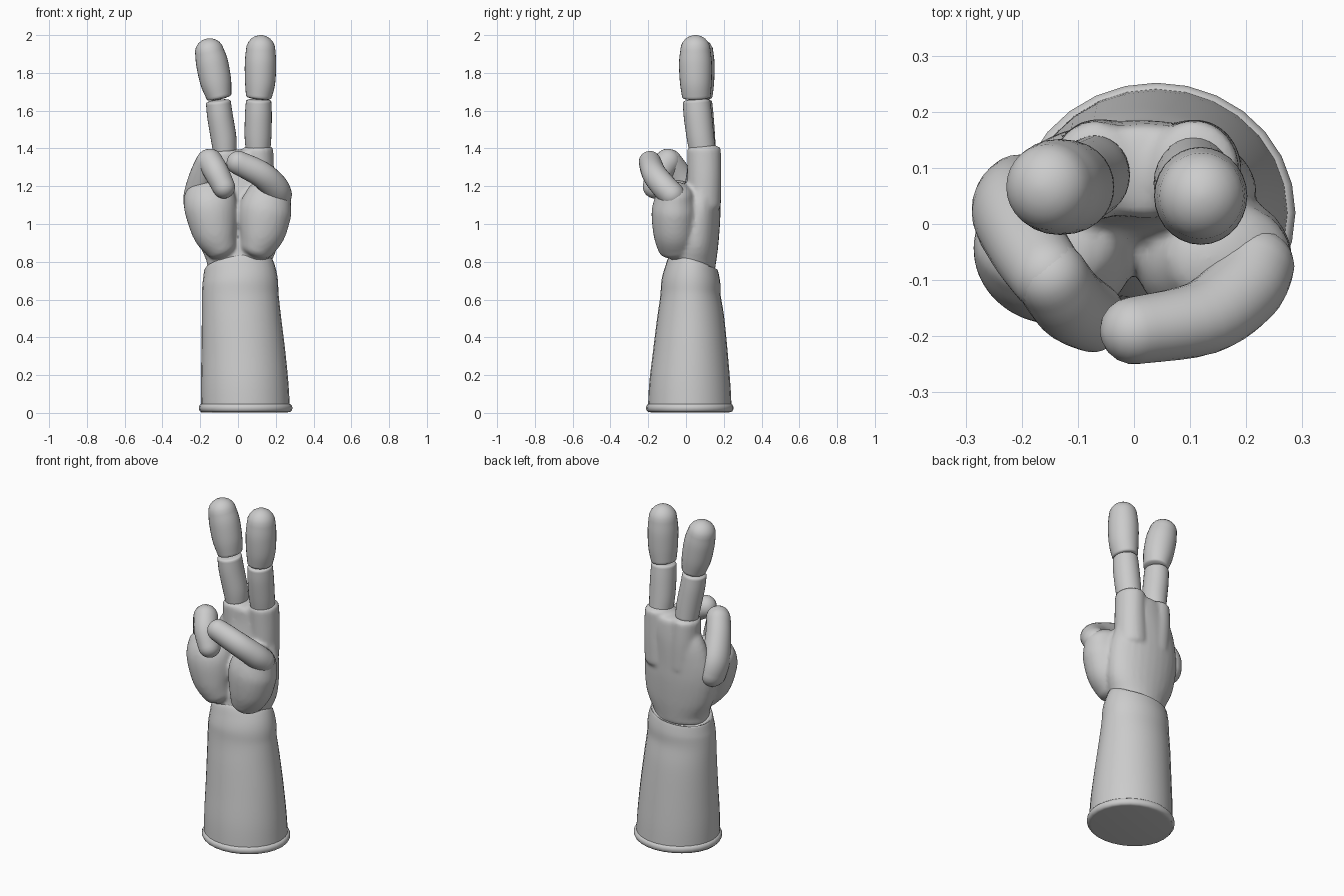
import bpy, bmesh, math
from mathutils import Vector

SEG, SUB = 28, 5


def smooth_path(st):
    """Catmull-Rom interpolation of stations (x, y, z, ra, rb)."""
    out = []
    for i in range(len(st) - 1):
        p0, p1, p2 = st[max(i - 1, 0)], st[i], st[i + 1]
        p3 = st[min(i + 2, len(st) - 1)]
        for k in range(SUB):
            t = k / SUB
            out.append([0.5 * (2 * b + (c - a) * t + (2 * a - 5 * b + 4 * c - d) * t * t
                               + (3 * b - a - 3 * c + d) * t ** 3)
                        for a, b, c, d in zip(p0, p1, p2, p3)])
    return out + [list(st[-1])]


def tube(bm, st, caps=(1, 1), smooth=True):
    """Elliptical tube through stations; caps = dome height relative to radius."""
    st = smooth_path(st) if smooth else [list(s) for s in st]
    d0 = (Vector(st[1][:3]) - Vector(st[0][:3])).normalized()
    d1 = (Vector(st[-1][:3]) - Vector(st[-2][:3])).normalized()

    def dome(s, d, cap):
        res = []
        for k in range(1, 6):
            a = k / 5 * math.radians(84)
            p = Vector(s[:3]) + d * (cap * min(s[3:]) * math.sin(a))
            res.append([*p, s[3] * math.cos(a), s[4] * math.cos(a)])
        return res
    if caps[0]:
        st = dome(st[0], -d0, caps[0])[::-1] + st
    if caps[1]:
        st = st + dome(st[-1], d1, caps[1])
    whole = Vector(st[-1][:3]) - Vector(st[0][:3])
    ref = Vector((0, 1, 0)) if abs(whole.normalized().x) > 0.75 else Vector((1, 0, 0))
    rings = []
    for i, s in enumerate(st):
        t = (Vector(st[min(i + 1, len(st) - 1)][:3]) - Vector(st[max(i - 1, 0)][:3])).normalized()
        u = (ref - t * ref.dot(t)).normalized()
        v = t.cross(u)
        rings.append([bm.verts.new(Vector(s[:3]) + u * (s[3] * math.cos(a)) + v * (s[4] * math.sin(a)))
                      for a in (2 * math.pi * k / SEG for k in range(SEG))])
    for r, q in zip(rings, rings[1:]):
        for k in range(SEG):
            n = (k + 1) % SEG
            bm.faces.new((r[k], r[n], q[n], q[k]))
    bm.faces.new(rings[0][::-1])
    bm.faces.new(rings[-1])


def part(name, *tubes):
    """Object made of one or more tubes, each given as (stations, caps, smooth)."""
    bm = bmesh.new()
    for t in tubes:
        tube(bm, *t)
    bmesh.ops.recalc_face_normals(bm, faces=bm.faces)
    me = bpy.data.meshes.new(name)
    bm.to_mesh(me)
    bm.free()
    ob = bpy.data.objects.new(name, me)
    bpy.context.collection.objects.link(ob)
    bpy.ops.object.select_all(action='DESELECT')
    ob.select_set(True)
    bpy.context.view_layer.objects.active = ob
    bpy.ops.object.shade_smooth_by_angle(angle=math.radians(45))
    return ob


# forearm sleeve, with a slight fold below the wrist
part("forearm", ([(0.04, 0.02, 0.01, 0.235, 0.222), (0.035, 0.02, 0.15, 0.232, 0.215),
                  (0.028, 0.023, 0.32, 0.222, 0.198), (0.018, 0.025, 0.5, 0.21, 0.178),
                  (0.012, 0.024, 0.62, 0.203, 0.16), (0.012, 0.026, 0.7, 0.199, 0.155),
                  (0.007, 0.03, 0.77, 0.187, 0.138), (0.005, 0.034, 0.788, 0.178, 0.128)],
                 (0, 0.12)))

# rolled cuff rim
rim = [(0.04, 0.02, 0.026 + 0.022 * math.sin(a), 0.23 + 0.018 * math.cos(a), 0.214 + 0.018 * math.cos(a))
       for a in (math.radians(-90 + 20 * k) for k in range(10))]
part("cuff_rim", ([(0.04, 0.02, 0.003, 0.222, 0.206)] + rim, (0, 0), False))

# palm: back of hand, two fleshy lobes and two knuckle columns, fused
palm = part(
    "palm",
    ([(0.004, 0.035, 0.74, 0.165, 0.118), (0.005, 0.035, 0.80, 0.172, 0.124),
      (0.005, 0.05, 0.9, 0.21, 0.122), (-0.005, 0.065, 1.05, 0.222, 0.118),
      (0.0, 0.085, 1.17, 0.2, 0.1), (0.02, 0.095, 1.28, 0.172, 0.09),
      (0.02, 0.095, 1.37, 0.155, 0.083)], (0, 0.3)),
    ([(-0.088, -0.045, 0.88, 0.09, 0.1), (-0.122, -0.058, 0.96, 0.12, 0.114),
      (-0.143, -0.053, 1.08, 0.14, 0.125), (-0.153, -0.03, 1.15, 0.135, 0.11)], (0.6, 0.7)),
    ([(0.1, -0.045, 0.88, 0.095, 0.105), (0.128, -0.06, 0.96, 0.125, 0.114),
      (0.144, -0.062, 1.07, 0.14, 0.12), (0.165, -0.06, 1.15, 0.12, 0.1)], (0.6, 0.7)),
    ([(0.1, 0.095, 1.1, 0.09, 0.09), (0.107, 0.097, 1.25, 0.085, 0.09),
      (0.107, 0.095, 1.395, 0.08, 0.09)], (0.5, 0.35)),
    ([(-0.05, 0.095, 1.1, 0.09, 0.09), (-0.062, 0.098, 1.25, 0.085, 0.09),
      (-0.07, 0.095, 1.375, 0.077, 0.088)], (0.5, 0.35)),
)
m = palm.modifiers.new("fuse", 'REMESH')
m.mode, m.voxel_size, m.use_smooth_shade = 'VOXEL', 0.012, True
m = palm.modifiers.new("relax", 'SMOOTH')
m.factor, m.iterations = 0.5, 4
# keep the smooth-shading node last so it shades the fused surface

# two raised fingers: lower and upper segments
part("right_finger_lower", ([(0.106, 0.085, 1.40, 0.066, 0.07), (0.106, 0.075, 1.47, 0.071, 0.073),
                             (0.108, 0.062, 1.58, 0.071, 0.075), (0.109, 0.056, 1.65, 0.067, 0.072)],
                            (0.3, 0.2)))
part("right_finger_upper", ([(0.11, 0.055, 1.672, 0.068, 0.075), (0.117, 0.052, 1.75, 0.08, 0.084),
                             (0.119, 0.05, 1.85, 0.083, 0.087), (0.12, 0.05, 1.92, 0.078, 0.08)],
                            (0.2, 1.03)))
part("left_finger_lower", ([(-0.07, 0.09, 1.39, 0.063, 0.068), (-0.077, 0.083, 1.46, 0.068, 0.071),
                            (-0.095, 0.073, 1.57, 0.068, 0.073), (-0.104, 0.068, 1.645, 0.066, 0.07)],
                           (0.3, 0.2)))
part("left_finger_upper", ([(-0.1, 0.067, 1.672, 0.066, 0.073), (-0.117, 0.066, 1.75, 0.082, 0.083),
                            (-0.137, 0.066, 1.85, 0.085, 0.085), (-0.151, 0.066, 1.91, 0.077, 0.079)],
                           (0.2, 0.95)))

# curled finger: rises from the side of the hand, then folds down onto the palm
part("curled_finger_base", ([(-0.205, 0.04, 1.06, 0.072, 0.085), (-0.213, 0.02, 1.14, 0.076, 0.085),
                             (-0.188, -0.04, 1.25, 0.07, 0.075), (-0.155, -0.09, 1.33, 0.066, 0.068)],
                            (1, 1)))
part("curled_finger_tip", ([(-0.148, -0.095, 1.332, 0.066, 0.068), (-0.115, -0.14, 1.275, 0.066, 0.07),
                            (-0.075, -0.165, 1.195, 0.06, 0.064)], (1, 1)))

# thumb folded across the curled finger
part("thumb", ([(0.216, -0.075, 1.155, 0.07, 0.068), (0.192, -0.118, 1.2, 0.072, 0.068),
                (0.12, -0.168, 1.265, 0.07, 0.065), (0.0, -0.19, 1.325, 0.063, 0.06)], (1, 1)))
